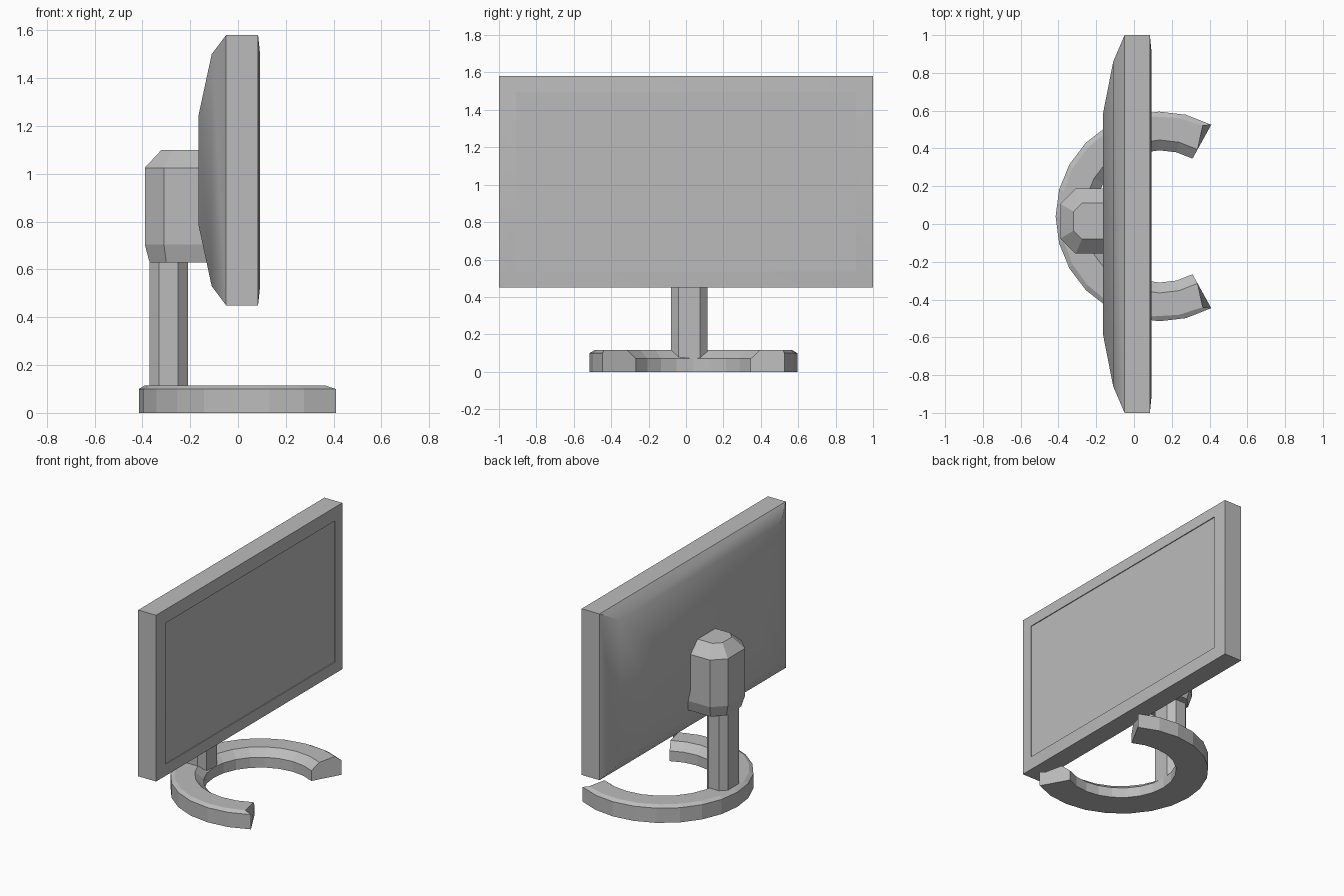
import bpy
import bmesh
from math import cos, sin, radians

cube = bpy.data.objects.get("Cube")
if cube:
    bpy.data.objects.remove(cube, do_unlink=True)

# One grey for the whole model
grey = bpy.data.materials.new("grey")
grey.use_nodes = True
COLOUR = (0.5, 0.5, 0.5, 1)
grey.diffuse_color = COLOUR
grey.node_tree.nodes["Principled BSDF"].inputs["Base Color"].default_value = COLOUR


def loft(name, rings, smooth=False):
    """Join closed rings of equal length into a capped solid."""
    bm = bmesh.new()
    loops = [[bm.verts.new(p) for p in ring] for ring in rings]
    n = len(loops[0])
    for a, b in zip(loops, loops[1:]):
        for i in range(n):
            j = (i + 1) % n
            bm.faces.new((a[i], a[j], b[j], b[i]))
    bm.faces.new(loops[0])
    bm.faces.new(loops[-1])
    bmesh.ops.recalc_face_normals(bm, faces=bm.faces)
    mesh = bpy.data.meshes.new(name)
    bm.to_mesh(mesh)
    bm.free()
    mesh.materials.append(grey)
    obj = bpy.data.objects.new(name, mesh)
    bpy.context.collection.objects.link(obj)
    if smooth:
        bpy.ops.object.select_all(action="DESELECT")
        obj.select_set(True)
        bpy.context.view_layer.objects.active = obj
        bpy.ops.object.shade_smooth_by_angle(angle=radians(30))
    return obj


def chamfered(x0, x1, y, half, back, front, z):
    """Plan of a block with its back and front corners cut off."""
    side = [(x0, half - back), (x0 + back, half), (x1 - front, half), (x1, half - front)]
    return [(x, y + w, z) for x, w in side] + [(x, y - w, z) for x, w in reversed(side)]


# Monitor: domed back, straight rim, sloped bezel and recessed screen
MID_Z = 1.015
sections = [(-0.165, 0.58, 0.23), (-0.11, 0.86, 0.485), (-0.05, 1, 0.565),
            (0.084, 1, 0.565), (0.093, 0.91, 0.48), (0.087, 0.91, 0.48)]
loft("monitor", [[(x, sy * w, MID_Z + sz * h)
                  for sy, sz in ((-1, -1), (1, -1), (1, 1), (-1, 1))]
                 for x, w, h in sections], smooth=True)

# Mount block behind the monitor, tapered at top and bottom
MID_Y = 0.015
loft("mount", [chamfered(-0.37, -0.07, MID_Y, 0.15, 0.07, 0.01, 0.63),
               chamfered(-0.39, -0.06, MID_Y, 0.172, 0.08, 0.01, 0.705),
               chamfered(-0.39, -0.06, MID_Y, 0.172, 0.08, 0.01, 1.025),
               chamfered(-0.32, -0.1, MID_Y, 0.095, 0.045, 0.01, 1.10)])

# Eight-sided pole
loft("pole", [chamfered(-0.37, -0.21, 0.018, 0.098, 0.04, 0.04, z) for z in (0.03, 0.7)])

# Open ring base; the outer top edge stops short at both ends
profile = [(0.35, 0), (0.35, 0.07), (0.405, 0.115), (0.53, 0.115), (0.555, 0.10), (0.555, 0)]
STEPS = 16
base = []
for i in range(STEPS + 1):
    ring = []
    for r, z in profile:
        start = 65 if r == 0.53 else 61
        a = radians(start + (360 - 2 * start) * i / STEPS)
        ring.append((0.14 + r * cos(a), 0.04 + r * sin(a), z))
    base.append(ring)
loft("base", base)
